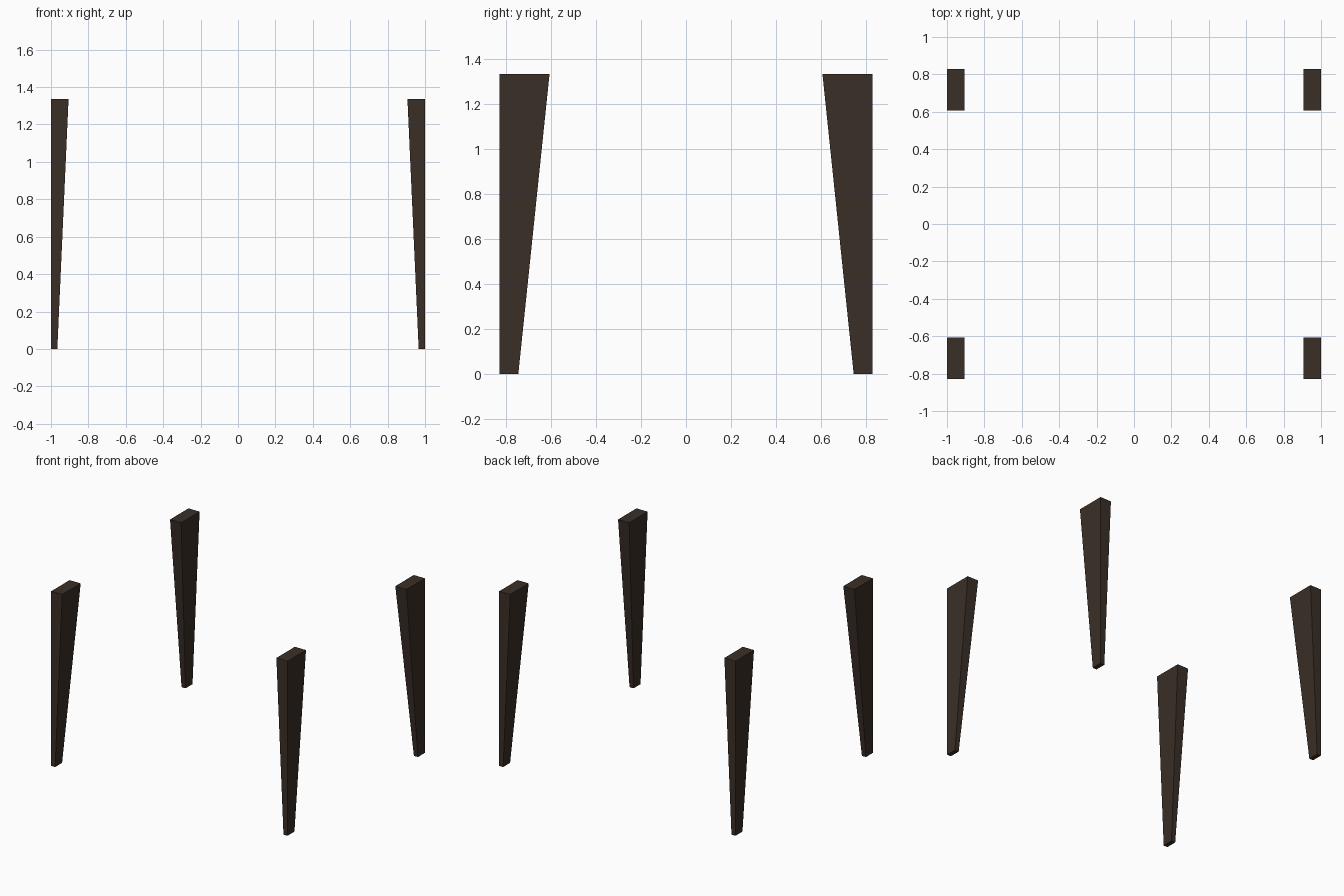
import bpy, bmesh

if "Cube" in bpy.data.objects:
    bpy.data.objects.remove(bpy.data.objects["Cube"])

X_OUT, Y_OUT, HEIGHT = 1.0, 0.83, 1.335
TOP = (0.094, 0.223)      # leg section at the top (x, y)
FOOT = (0.034, 0.084)     # leg section at the floor

wood = bpy.data.materials.new("dark_wood")
wood.diffuse_color = (0.042, 0.028, 0.02, 1)
wood.use_nodes = True
wood.node_tree.nodes["Principled BSDF"].inputs["Base Color"].default_value = wood.diffuse_color


def tapered_leg(name, sx, sy):
    """Leg with straight outer faces and tapering inner faces."""
    bm = bmesh.new()
    bmesh.ops.create_cube(bm, size=1)
    for v in bm.verts:
        size = TOP if v.co.z > 0 else FOOT
        v.co = (sx * (X_OUT - size[0] * (0.5 - v.co.x)),
                sy * (Y_OUT - size[1] * (0.5 - v.co.y)),
                HEIGHT if v.co.z > 0 else 0)
    bmesh.ops.recalc_face_normals(bm, faces=bm.faces)
    mesh = bpy.data.meshes.new(name)
    bm.to_mesh(mesh)
    bm.free()
    mesh.materials.append(wood)
    bpy.context.collection.objects.link(bpy.data.objects.new(name, mesh))


# Four mirrored legs
for sy, depth in ((-1, "front"), (1, "back")):
    for sx, side in ((-1, "left"), (1, "right")):
        tapered_leg(f"{depth}_{side}_leg", sx, sy)
